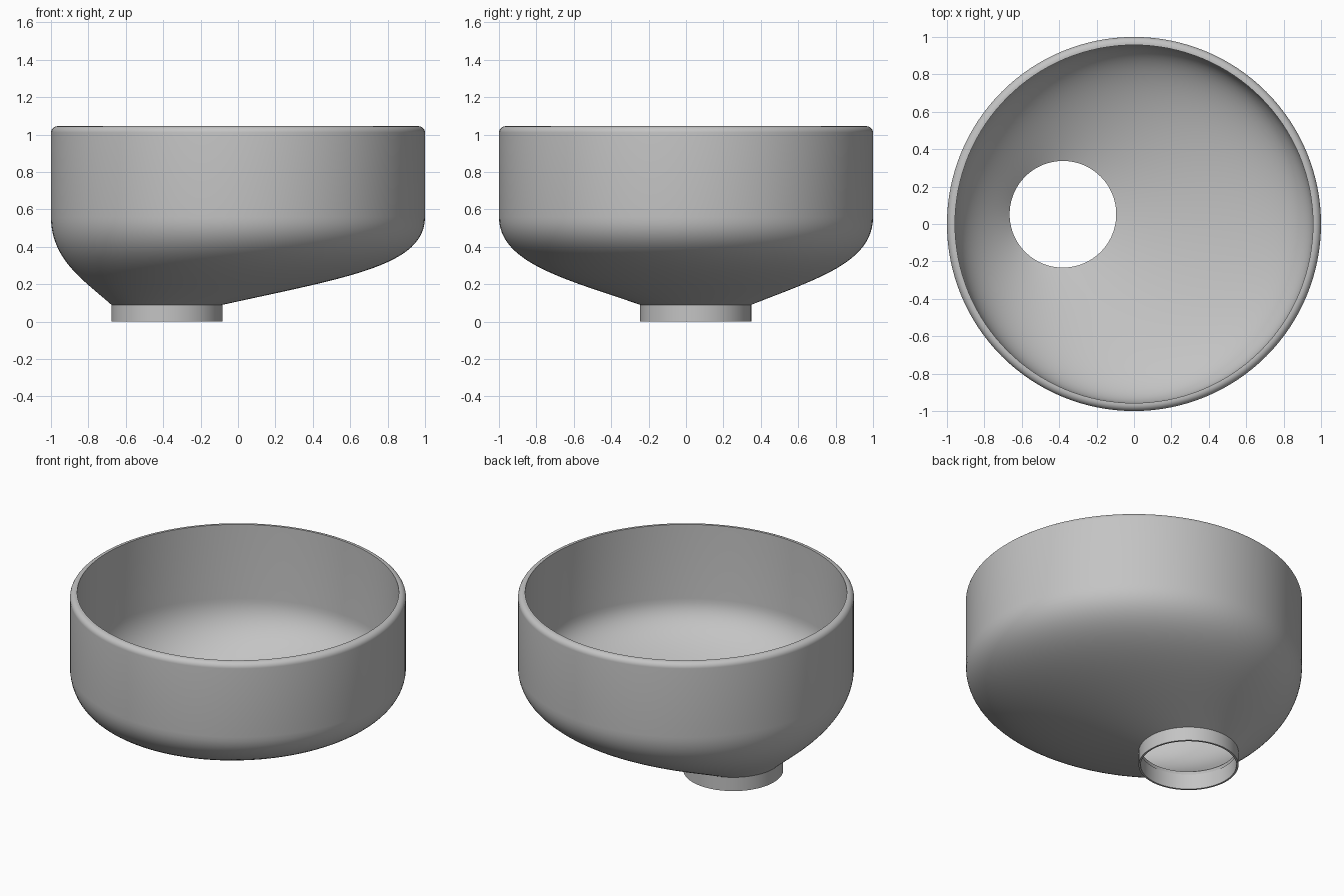
import bpy, bmesh, math
from mathutils import Vector

cube = bpy.data.objects.get("Cube")
if cube:
    bpy.data.objects.remove(cube)

SEG = 128
HOLE = Vector((-0.38, 0.052, 0))
TOP, SHOULDER, NECK = 1.045, 0.56, 0.09

grey = bpy.data.materials.new("plain grey")
grey.use_nodes = True
colour = (0.55, 0.55, 0.55, 1)
grey.diffuse_color = colour
grey.node_tree.nodes["Principled BSDF"].inputs["Base Color"].default_value = colour


def circle(radius, z, centre=Vector()):
    """One ring of points, centred on the bowl or on the outlet."""
    angles = [math.tau * i / SEG for i in range(SEG)]
    return [centre + Vector((radius * math.cos(a), radius * math.sin(a), z)) for a in angles]


def funnel(r_top, r_low, lift, steps=24):
    """Rings that sweep from the round wall down to the offset outlet."""
    start = circle(r_top, SHOULDER)
    end = circle(r_low, NECK + lift, HOLE)
    rings = []
    for k in range(steps + 1):
        t = k / steps
        ring = []
        for p, q in zip(start, end):
            side = p.x / r_top
            h1 = Vector((p.x, p.y, 0.315 - 0.015 * side + lift))
            h2 = q.lerp(p, 0.54 + 0.09 * side)
            h2.z = 0.23 + 0.01 * side + lift
            ring.append(p * (1 - t) ** 3 + h1 * 3 * t * (1 - t) ** 2
                        + h2 * 3 * t * t * (1 - t) + q * t ** 3)
        rings.append(ring)
    return rings


def loft(name, rings):
    """Skin a closed loop of rings with quads."""
    bm = bmesh.new()
    loops = [[bm.verts.new(p) for p in ring] for ring in rings]
    for a, b in zip(loops, loops[1:] + loops[:1]):
        for i in range(SEG):
            j = (i + 1) % SEG
            bm.faces.new((a[i], a[j], b[j], b[i]))
    bmesh.ops.recalc_face_normals(bm, faces=bm.faces)
    mesh = bpy.data.meshes.new(name)
    bm.to_mesh(mesh)
    bm.free()
    mesh.materials.append(grey)
    obj = bpy.data.objects.new(name, mesh)
    bpy.context.collection.objects.link(obj)
    bpy.ops.object.select_all(action="DESELECT")
    obj.select_set(True)
    bpy.context.view_layer.objects.active = obj
    bpy.ops.object.shade_smooth_by_angle(angle=math.radians(35))


# Bowl: inner surface upwards, rounded rim, then outer surface downwards
R_OUT, R_IN, FILLET = 1.0, 0.957, 0.035
R_NECK, R_HOLE = 0.297, 0.285
inside = funnel(R_IN, R_HOLE, 0.03)[::-1]
rim = [circle(R_IN, TOP)]
for k in range(9):
    a = math.pi / 2 * (1 - k / 8)
    rim.append(circle(R_OUT - FILLET + FILLET * math.cos(a),
                      TOP - FILLET + FILLET * math.sin(a)))
loft("bowl", inside + rim + funnel(R_OUT, R_NECK, 0))

# Outlet collar: thin tube under the bowl
loft("outlet_collar", [circle(R_NECK, NECK, HOLE), circle(R_NECK, 0, HOLE),
                       circle(R_HOLE, 0, HOLE), circle(R_HOLE, NECK + 0.01, HOLE)])
